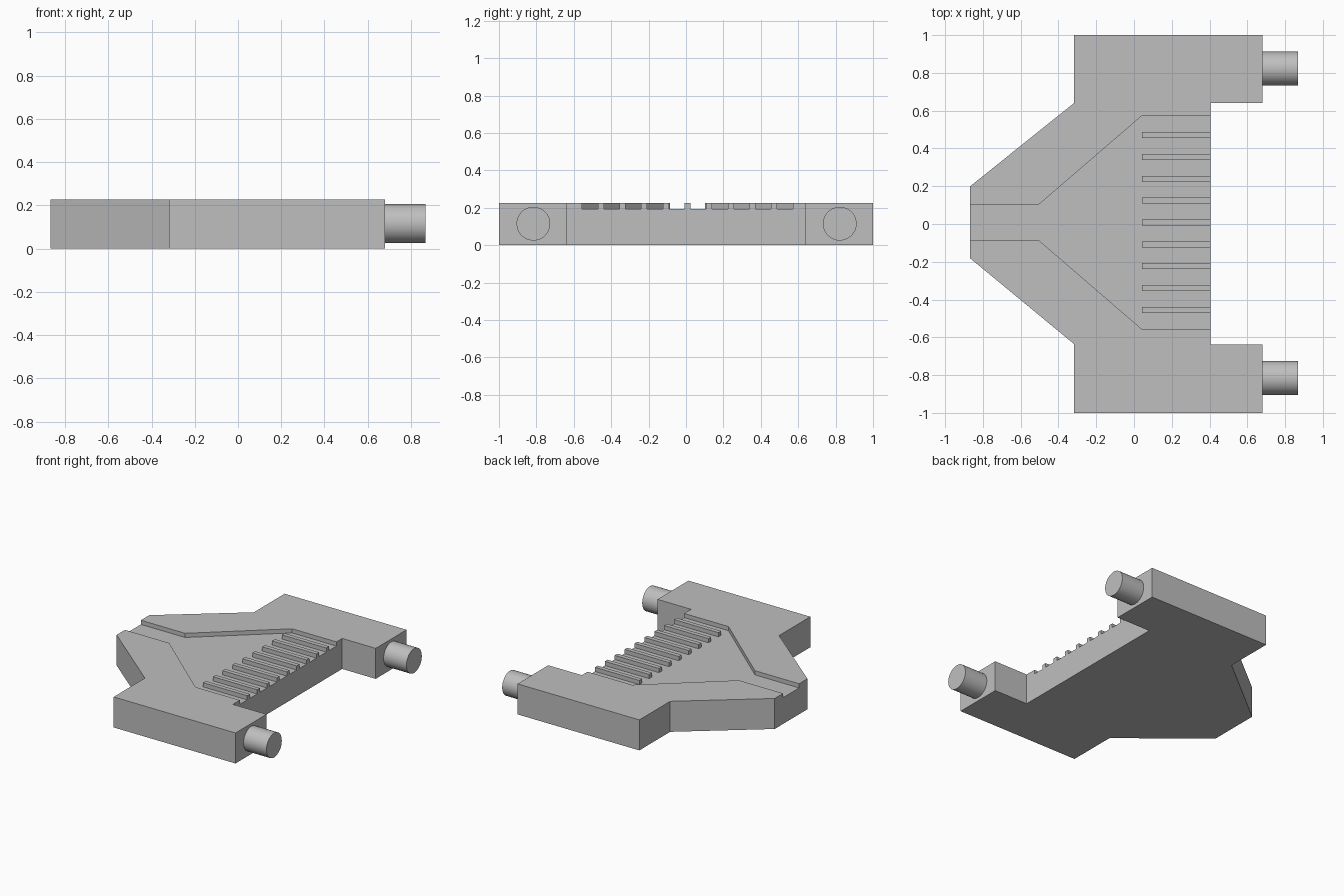
import bpy
import bmesh
import math

cube = bpy.data.objects.get("Cube")
if cube:
    bpy.data.objects.remove(cube, do_unlink=True)

HEIGHT = 0.226
FLOOR = 0.195      # height of the recessed channel floor
BACK = 0.405       # x of the edge between the two arms
RIB_X = 0.042      # x where the ribs begin

grey = bpy.data.materials.new("plain grey")
grey.use_nodes = True
colour = (0.52, 0.52, 0.52, 1)
grey.diffuse_color = colour
grey.node_tree.nodes["Principled BSDF"].inputs["Base Color"].default_value = colour


def prism(name, outline, z0, z1):
    """Extrude a flat outline upwards from z0 to z1."""
    bm = bmesh.new()
    base = bm.faces.new([bm.verts.new((x, y, z0)) for x, y in outline])
    top = bmesh.ops.extrude_face_region(bm, geom=[base])["geom"]
    verts = [v for v in top if isinstance(v, bmesh.types.BMVert)]
    bmesh.ops.translate(bm, verts=verts, vec=(0, 0, z1 - z0))
    bmesh.ops.recalc_face_normals(bm, faces=bm.faces)
    mesh = bpy.data.meshes.new(name)
    bm.to_mesh(mesh)
    bm.free()
    mesh.materials.append(grey)
    obj = bpy.data.objects.new(name, mesh)
    bpy.context.scene.collection.objects.link(obj)
    return obj


# Body plate with a tapered nose and two arms
body = prism("body", [
    (-0.867, -0.182), (-0.318, -0.635), (-0.318, -1), (0.68, -1),
    (0.68, -0.638), (BACK, -0.638), (BACK, 0.64), (0.68, 0.64),
    (0.68, 1), (-0.318, 1), (-0.318, 0.64), (-0.867, 0.2)], 0, HEIGHT)

# Funnel-shaped channel cut into the top
cutter = prism("channel_cutter", [
    (-1, -0.085), (-0.505, -0.085), (RIB_X, -0.557), (0.5, -0.557),
    (0.5, 0.573), (RIB_X, 0.573), (-0.505, 0.102), (-1, 0.102)], FLOOR, 0.4)
cutter.hide_render = True
cutter.hide_viewport = True
cut = body.modifiers.new("channel", "BOOLEAN")
cut.operation = "DIFFERENCE"
cut.solver = "EXACT"
cut.object = cutter

# Row of contact ribs standing on the channel floor
for i in range(9):
    y = 0.008 + (i - 4) * 0.1157
    prism(f"rib_{i + 1}", [(RIB_X, y - 0.016), (BACK, y - 0.016),
                           (BACK, y + 0.016), (RIB_X, y + 0.016)], FLOOR, HEIGHT)

# Round pegs on the ends of the arms
for name, y in (("left_peg", 0.822), ("right_peg", -0.816)):
    bpy.ops.mesh.primitive_cylinder_add(
        vertices=48, radius=0.09, depth=0.187,
        location=(0.7735, y, 0.115), rotation=(0, math.pi / 2, 0))
    peg = bpy.context.object
    peg.name = name
    peg.data.materials.append(grey)
    bpy.ops.object.shade_smooth_by_angle()
